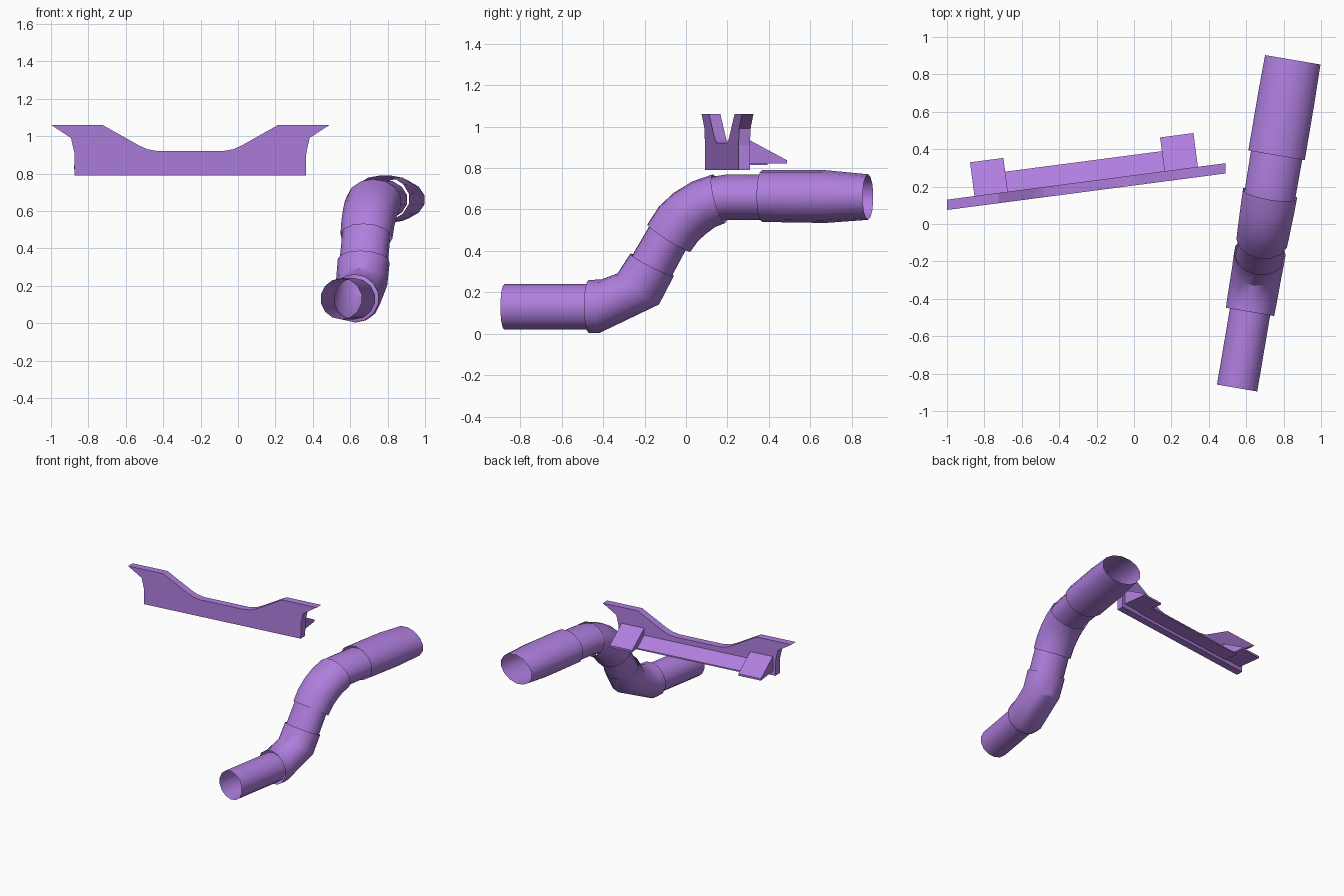
import bpy, bmesh, math
from mathutils import Vector

if "Cube" in bpy.data.objects:
    bpy.data.objects.remove(bpy.data.objects["Cube"])

mat = bpy.data.materials.new("purple")
mat.diffuse_color = (0.43, 0.21, 0.73, 1)
mat.use_nodes = True
mat.node_tree.nodes["Principled BSDF"].inputs["Base Color"].default_value = mat.diffuse_color


def finish(name, bm, smooth=False):
    bmesh.ops.recalc_face_normals(bm, faces=bm.faces)
    me = bpy.data.meshes.new(name)
    bm.to_mesh(me)
    bm.free()
    ob = bpy.data.objects.new(name, me)
    bpy.context.collection.objects.link(ob)
    me.materials.append(mat)
    if smooth:
        bpy.ops.object.select_all(action='DESELECT')
        ob.select_set(True)
        bpy.context.view_layer.objects.active = ob
        bpy.ops.object.shade_smooth_by_angle(angle=math.radians(35))
    return ob


# Pipe: every ring is (top y, top z, bottom y, bottom z, half width)
SIDES = 14
LATERAL = Vector((0.986, -0.168, 0))


def on_pipe_plane(y, z):
    return Vector((0.70 + 0.1695 * y, y, z))


def pipe(name, rings):
    bm = bmesh.new()
    loops = []
    for ty, tz, by, bz, w in rings:
        top, bot = on_pipe_plane(ty, tz), on_pipe_plane(by, bz)
        mid, up = (top + bot) / 2, (top - bot) / 2
        loops.append([bm.verts.new(mid + up * math.cos(a) + LATERAL * w * math.sin(a))
                      for a in (2 * math.pi * i / SIDES for i in range(SIDES))])
    for a, b in zip(loops, loops[1:]):
        for i in range(SIDES):
            j = (i + 1) % SIDES
            bm.faces.new((a[i], a[j], b[j], b[i]))
    return finish(name, bm, True)


pipe("inlet_pipe", [(-.877, .24, -.877, .02, .112), (-.45, .24, -.45, .02, .112)])
pipe("lower_elbow", [(-.47, .26, -.47, .005, .134), (-.41, .262, -.42, .003, .136),
                     (-.33, .292, -.13, .142, .138), (-.268, .388, -.06, .277, .14)])
pipe("middle_pipe", [(-.27, .36, -.08, .257, .13), (-.165, .54, .01, .425, .13)])
pipe("upper_elbow", [(-.185, .53, .02, .395, .14), (-.13, .615, .06, .45, .143),
                     (-.06, .68, .10, .485, .145), (.03, .735, .14, .515, .148),
                     (.13, .77, .19, .535, .15)])
pipe("outlet_pipe", [(.11, .755, .165, .545, .14), (.20, .77, .21, .55, .141),
                     (.39, .77, .39, .55, .143)])
pipe("flattened_tip", [(.367, .79, .367, .54, .157), (.67, .79, .67, .535, .157),
                       (.878, .77, .878, .55, .154)])


def prism(name, front, back):
    bm = bmesh.new()
    a = [bm.verts.new(p) for p in front]
    b = [bm.verts.new(p) for p in back]
    bm.faces.new(a)
    bm.faces.new(b[::-1])
    for i in range(len(a)):
        j = (i + 1) % len(a)
        bm.faces.new((a[i], a[j], b[j], b[i]))
    return finish(name, bm)


# Skewed panel: half outline as (distance from middle, z), mirrored
MID = -0.255
SLOPE = 0.131
half = [(.175, .92), (.23, .93), (.275, .95), (.47, 1.06), (.745, 1.06),
        (.638, .99), (.62, .91), (.618, .79)]
outline = half + [(-x, z) for x, z in reversed(half)]


def panel_y(x):
    return 0.075 + SLOPE * (x + 1)


prism("panel",
      [(MID + x, panel_y(MID + x), z) for x, z in outline],
      [(MID + x, panel_y(MID + x) + .055, z) for x, z in outline])

# Sloping ledge and two wedge brackets behind the panel
ALONG = Vector((1, SLOPE, 0)).normalized()
OUT = Vector((-ALONG.y, ALONG.x, 0))


def wedge(name, x, width, depth, high, tip, low):
    start = Vector((x, panel_y(x) + .055, 0))
    prof = [(-.008, low), (depth, low), (depth, tip), (-.008, high)]
    ends = [[start + ALONG * s + OUT * o + Vector((0, 0, z)) for o, z in prof]
            for s in (0, width)]
    return prism(name, *ends)


wedge("ledge", -.70, .90, .108, .885, .825, .815)
wedge("left_bracket", -.853, .18, .182, .94, .838, .823)
wedge("right_bracket", .163, .18, .182, .94, .838, .823)
